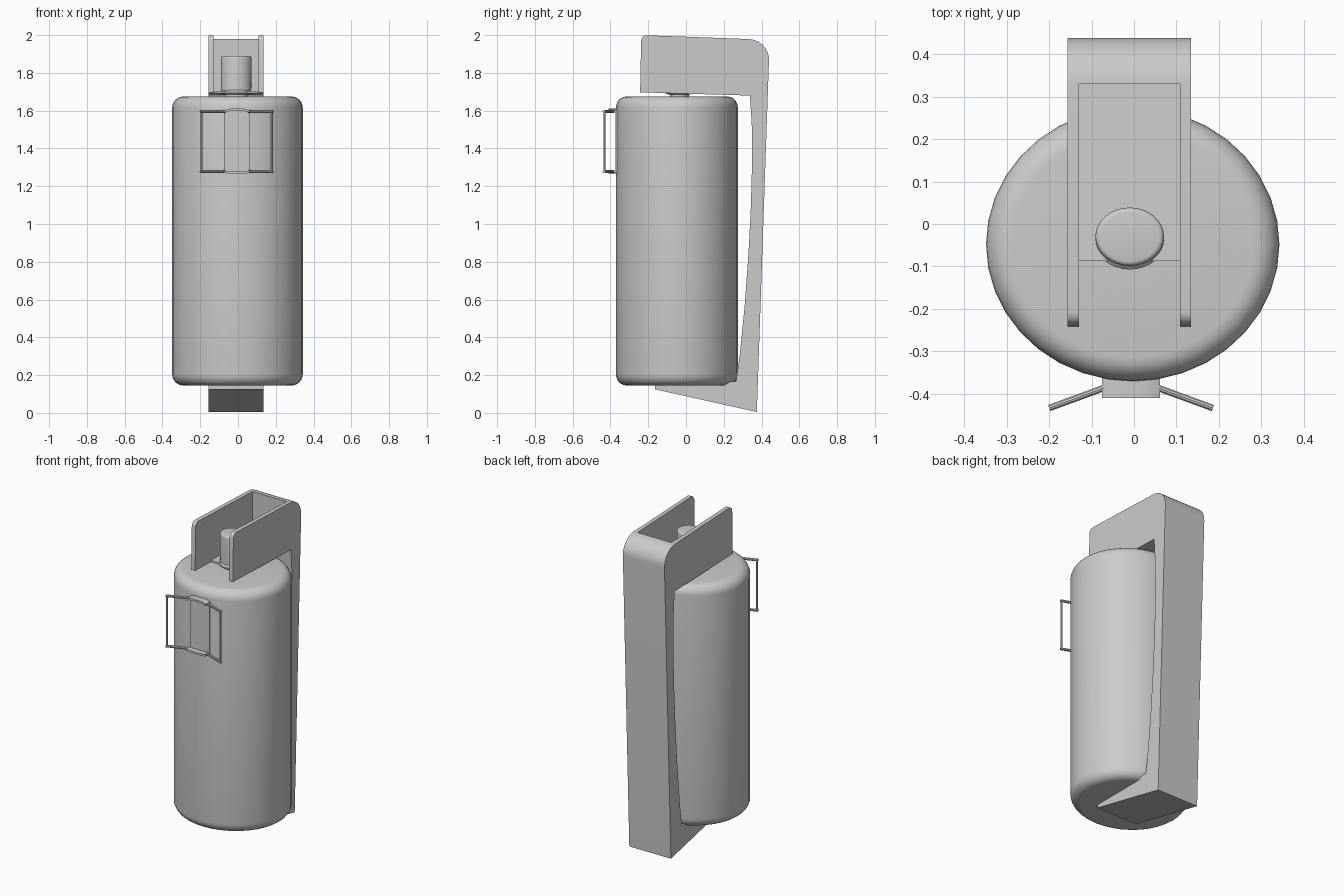
import bpy, bmesh, math
from mathutils import Vector

if "Cube" in bpy.data.objects:
    bpy.data.objects.remove(bpy.data.objects["Cube"])


def finish(bm, name, smooth=True):
    bmesh.ops.recalc_face_normals(bm, faces=bm.faces)
    me = bpy.data.meshes.new(name)
    bm.to_mesh(me)
    bm.free()
    ob = bpy.data.objects.new(name, me)
    bpy.context.collection.objects.link(ob)
    if smooth:
        smooth_obj(ob)
    return ob


def smooth_obj(ob):
    bpy.ops.object.select_all(action='DESELECT')
    ob.select_set(True)
    bpy.context.view_layer.objects.active = ob
    bpy.ops.object.shade_smooth_by_angle(angle=math.radians(32))


def lathe(name, profile, center, sy, n=32):
    """Stack of elliptical rings from (radius, z) points, capped at both ends."""
    bm = bmesh.new()
    rings = [[bm.verts.new((center[0] + r * math.cos(2 * math.pi * i / n),
                            center[1] + sy * r * math.sin(2 * math.pi * i / n), z))
              for i in range(n)] for r, z in profile]
    for a, b in zip(rings, rings[1:]):
        for i in range(n):
            bm.faces.new((a[i], a[(i + 1) % n], b[(i + 1) % n], b[i]))
    bm.faces.new(rings[0])
    bm.faces.new(rings[-1])
    return finish(bm, name)


def extrude_x(name, pts, x0, x1, smooth=False):
    """Extrude a (y, z) outline along x."""
    bm = bmesh.new()
    a = [bm.verts.new((x0, y, z)) for y, z in pts]
    b = [bm.verts.new((x1, y, z)) for y, z in pts]
    for i in range(len(a)):
        j = (i + 1) % len(a)
        bm.faces.new((a[i], a[j], b[j], b[i]))
    bm.faces.new(a)
    bm.faces.new(b)
    return finish(bm, name, smooth)


def fillet(prev, corner, nxt, r, n=8):
    """Rounded corner as a quadratic curve."""
    p, c, q = Vector(prev), Vector(corner), Vector(nxt)
    a, b = c + (p - c).normalized() * r, c + (q - c).normalized() * r
    k = 0.55
    h1, h2 = a.lerp(c, k), b.lerp(c, k)
    out = []
    for i in range(n + 1):
        t = i / n
        v = a * (1-t)**3 + h1 * 3*t*(1-t)**2 + h2 * 3*t*t*(1-t) + b * t**3
        out.append(tuple(v))
    return out


def arc(r, rad, zc, s, n=6):
    """Quarter-round shoulder for a lathe profile; s=1 top, -1 bottom."""
    return [(r - rad + rad * math.cos(t), zc + s * rad * math.sin(t))
            for t in (math.pi / 2 * i / n for i in range(n + 1))]


def rod(name, p, q, r=0.007):
    p, q = Vector(p), Vector(q)
    d = q - p
    bpy.ops.mesh.primitive_cylinder_add(vertices=10, radius=r, depth=d.length, location=(p + q) / 2)
    ob = bpy.context.object
    ob.name = name
    ob.rotation_euler = d.to_track_quat('Z', 'Y').to_euler()
    smooth_obj(ob)


# tank
lathe("tank", arc(0.346, 0.06, 0.205, -1)[::-1] + arc(0.346, 0.06, 1.615, 1),
      (-0.003, -0.048), 0.933, 36)

# valve: neck collar and button
lathe("valve_collar", [(0.06, 1.66), (0.06, 1.685), (0.085, 1.69), (0.085, 1.70), (0.07, 1.712)],
      (-0.01, -0.035), 0.85)
lathe("valve_button", [(0.08, 1.69)] + arc(0.081, 0.012, 1.878, 1, 4), (-0.01, -0.03), 0.85)

# handle: one side outline with the upper pocket cut away
top_f, top_b, bot_b = (-0.237, 2.0), (0.437, 1.975), (0.375, 0.005)
low_f = (-0.243, 1.697)
outline = (fillet(low_f, top_f, top_b, 0.03, 5) + fillet(top_f, (0.443, 1.975), bot_b, 0.11, 10)
           + [bot_b, (-0.165, 0.125), (-0.165, 0.147), (0.19, 0.152), (0.235, 0.165), (0.265, 0.165),
              (0.285, 0.31), (0.31, 0.56), (0.33, 0.83), (0.343, 1.08), (0.35, 1.33), (0.348, 1.53),
              (0.338, 1.68), low_f])
handle = extrude_x("handle", outline, -0.157, 0.134)
cutter = extrude_x("pocket_cutter", [(-0.5, 1.5), (-0.087, 1.5), (-0.087, 1.705), (0.33, 1.69),
                                     (0.33, 2.3), (-0.5, 2.3)], -0.13, 0.108)
cutter.hide_render = True
mod = handle.modifiers.new("pocket", 'BOOLEAN')
mod.operation = 'DIFFERENCE'
mod.solver = 'EXACT'
mod.object = cutter
bpy.context.view_layer.objects.active = handle
bpy.ops.object.modifier_apply(modifier=mod.name)
bpy.data.objects.remove(cutter)
smooth_obj(handle)

# front clip: thin plate on the tank
cx = -0.007
extrude_x("clip_plate", [(-0.374, 1.275), (-0.374, 1.595), (-0.35, 1.595), (-0.35, 1.275)],
          cx - 0.068, cx + 0.068)

# clip brackets (slightly arched tabs) and the two winged wire loops
for tag, z, rise in (("top", 1.595, 0.01), ("bottom", 1.277, -0.004)):
    bm = bmesh.new()
    rows = []
    for i in range(9):
        u = i / 4 - 1
        zz = z + rise * (1 - u ** 4)
        x = cx + 0.068 * u
        rows.append([bm.verts.new((x, y, zz + d)) for y, d in
                     ((-0.41, -0.006), (-0.36, -0.006), (-0.36, 0.006), (-0.41, 0.006))])
    for a, b in zip(rows, rows[1:]):
        for i in range(4):
            j = (i + 1) % 4
            bm.faces.new((a[i], a[j], b[j], b[i]))
    bm.faces.new(rows[0])
    bm.faces.new(rows[-1])
    finish(bm, "clip_bracket_" + tag)
    for side in (-1, 1):
        rod("clip_arm_" + tag, (cx + side * 0.062, -0.386, z), (cx + side * 0.193, -0.434, z), 0.008)

for side in (-1, 1):
    rod("clip_bar", (cx + side * 0.186, -0.431, 1.277), (cx + side * 0.186, -0.431, 1.595), 0.006)
